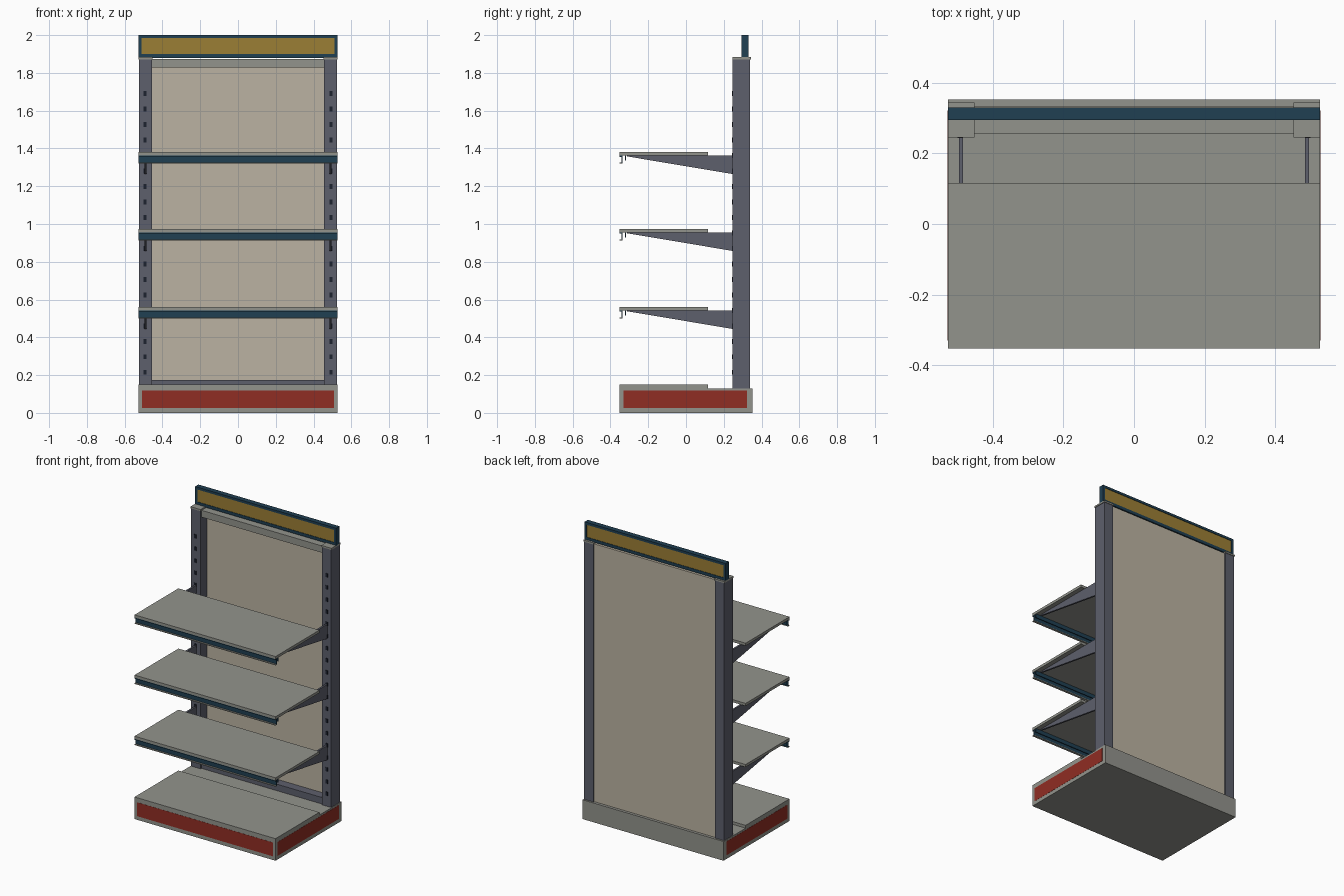
import bpy
import bmesh

cube = bpy.data.objects.get("Cube")
if cube:
    bpy.data.objects.remove(cube, do_unlink=True)


def material(name, r, g, b):
    m = bpy.data.materials.new(name)
    m.use_nodes = True
    m.diffuse_color = (r, g, b, 1)
    m.node_tree.nodes["Principled BSDF"].inputs["Base Color"].default_value = (r, g, b, 1)
    return m


grey = material("shelf grey", 0.29, 0.295, 0.265)
slate = material("slate steel", 0.11, 0.115, 0.15)
beige = material("panel beige", 0.50, 0.45, 0.36)
navy = material("dark teal blue", 0.014, 0.05, 0.085)
gold = material("sign gold", 0.33, 0.21, 0.035)
red = material("base red", 0.28, 0.026, 0.017)
black = material("slot black", 0.012, 0.016, 0.028)


def finish(name, bm, mat):
    bmesh.ops.recalc_face_normals(bm, faces=bm.faces)
    mesh = bpy.data.meshes.new(name)
    bm.to_mesh(mesh)
    bm.free()
    mesh.materials.append(mat)
    ob = bpy.data.objects.new(name, mesh)
    bpy.context.collection.objects.link(ob)
    return ob


def add_box(bm, xs, ys, zs):
    made = bmesh.ops.create_cube(bm, size=1)
    for v in made["verts"]:
        for axis, (lo, hi) in enumerate((xs, ys, zs)):
            v.co[axis] = lo if v.co[axis] < 0 else hi


def box(name, mat, xs, ys, zs):
    bm = bmesh.new()
    add_box(bm, xs, ys, zs)
    return finish(name, bm, mat)


def extrude_x(name, mat, profile, x0, x1):
    """Sweep a (y, z) outline along x."""
    bm = bmesh.new()
    face = bm.faces.new([bm.verts.new((x0, y, z)) for y, z in profile])
    made = bmesh.ops.extrude_face_region(bm, geom=[face])
    verts = [g for g in made["geom"] if isinstance(g, bmesh.types.BMVert)]
    bmesh.ops.translate(bm, verts=verts, vec=(x1 - x0, 0, 0))
    return finish(name, bm, mat)


W = 0.527          # half width
FRONT = -0.352     # front edge of base and shelves
SHELF_BACK = 0.116
wide = (-W, W)
SIDES = (("left", 1), ("right", -1))


def span(side, a, b):
    return tuple(sorted((side * a, side * b)))


# Base plinth, its red kick panels and the lower deck
box("base_plinth", grey, wide, (FRONT, 0.352), (0, 0.13))
box("front_kick_panel", red, (-0.508, 0.508), (FRONT - 0.001, FRONT + 0.003), (0.025, 0.118))
for label, s in SIDES:
    box(label + "_kick_panel", red, span(s, W - 0.003, W + 0.001), (-0.33, 0.322), (0.025, 0.118))
box("base_deck", grey, wide, (FRONT, SHELF_BACK), (0.13, 0.149))

# Uprights with caps and a column of slots
for label, s in SIDES:
    box(label + "_upright", slate, span(s, 0.454, 0.523), (0.247, 0.34), (0.13, 1.872))
    box(label + "_upright_cap", grey, span(s, 0.452, W), (0.245, 0.344), (1.872, 1.883))
    bm = bmesh.new()
    for i in range(19):
        z = 0.215 + i * 0.082
        add_box(bm, span(s, 0.484, 0.499), (0.244, 0.249), (z - 0.013, z + 0.013))
    finish(label + "_upright_slots", bm, black)

# Back panel and cross beams
inner = (-0.454, 0.454)
box("back_panel", beige, inner, (0.315, 0.333), (0.13, 1.872))
box("top_beam", grey, inner, (0.256, 0.315), (1.828, 1.874))
box("bottom_beam", slate, inner, (0.256, 0.315), (0.13, 0.174))

# Header sign: rails and posts framing a gold board
box("header_top_rail", navy, wide, (0.295, 0.33), (1.984, 2.0))
box("header_bottom_rail", navy, wide, (0.295, 0.33), (1.88, 1.9))
for label, s in SIDES:
    box(label + "_header_post", navy, span(s, 0.511, W), (0.295, 0.33), (1.9, 1.984))
box("header_board", gold, (-0.511, 0.511), (0.298, 0.327), (1.9, 1.984))

# Three shelves, each with a price rail and two tapered brackets
for name, z in (("lower", 0.542), ("middle", 0.955), ("upper", 1.362)):
    box(name + "_shelf", grey, wide, (FRONT, SHELF_BACK), (z, z + 0.018))
    box(name + "_price_rail", navy, wide, (-0.341, -0.336), (z - 0.038, z))
    box(name + "_rail_lip", grey, wide, (FRONT, -0.336), (z - 0.042, z - 0.037))
    box(name + "_rail_top_lip", navy, wide, (FRONT, -0.336), (z - 0.006, z))
    box(name + "_rail_hook", navy, wide, (-0.323, -0.318), (z - 0.026, z))
    for label, s in SIDES:
        extrude_x(name + "_" + label + "_bracket", slate,
                  [(-0.312, z), (0.25, z), (0.25, z - 0.098), (-0.312, z - 0.004)],
                  s * 0.484, s * 0.496)
